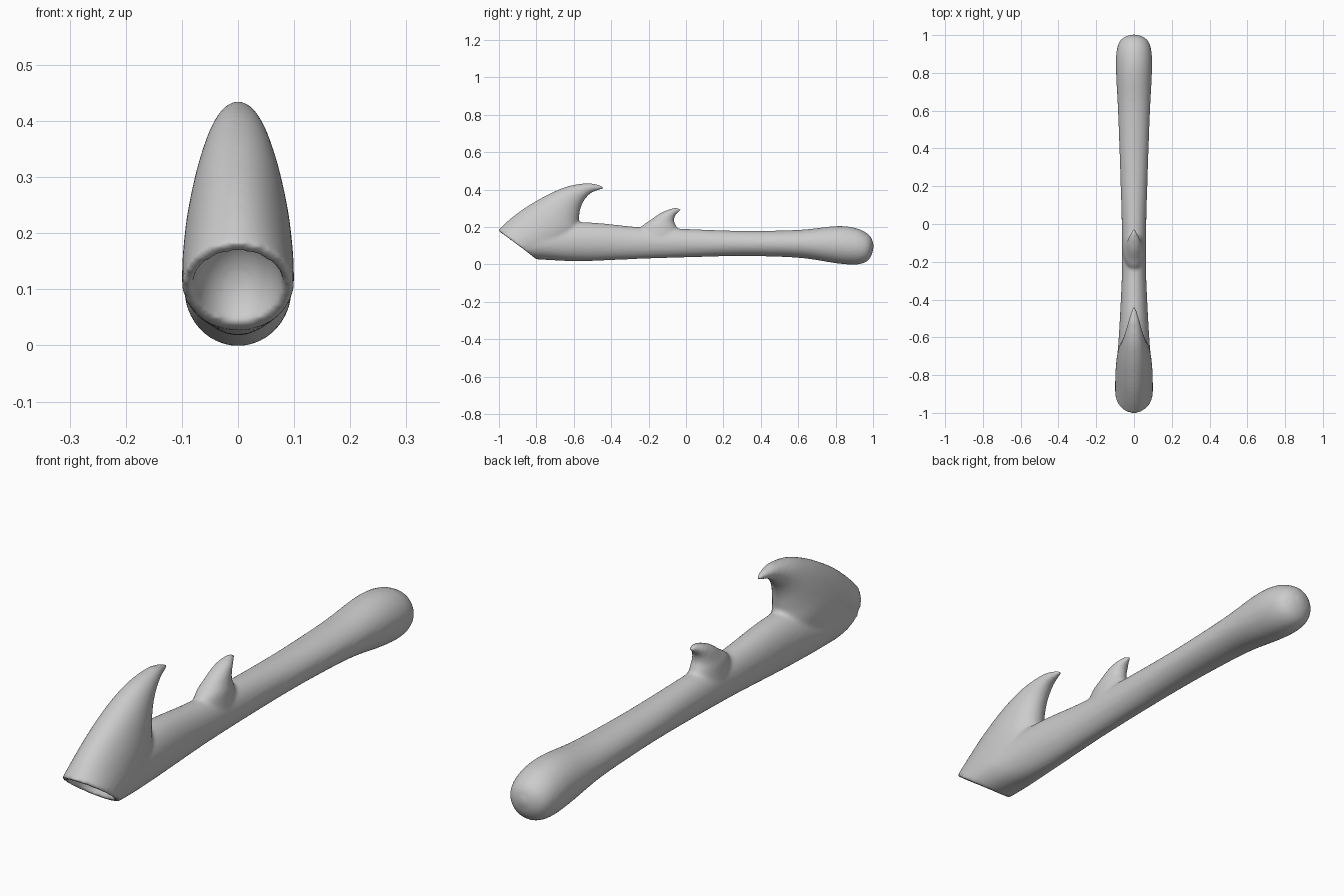
import bpy, bmesh, math

if "Cube" in bpy.data.objects:
    bpy.data.objects.remove(bpy.data.objects["Cube"])

SIDES = 40
STEPS = 6


def catmull(p0, p1, p2, p3, t):
    return [0.5 * (2*b + (c - a)*t + (2*a - 5*b + 4*c - d)*t*t + (3*b - a - 3*c + d)*t**3)
            for a, b, c, d in zip(p0, p1, p2, p3)]


def loft(bm, sections):
    """Smooth loft of ellipses; section = (y, z of one edge, y, z of other edge, half width)."""
    s = [sections[0]] + sections + [sections[-1]]
    path = []
    for i in range(1, len(s) - 2):
        path += [catmull(*s[i-1:i+3], k / STEPS) for k in range(STEPS)]
    path.append(sections[-1])
    rings = []
    for ya, za, yb, zb, w in path:
        ring = []
        for k in range(SIDES):
            a = 2 * math.pi * k / SIDES
            c = math.cos(a) / 2
            ring.append(bm.verts.new((w * math.sin(a),
                                      (ya + yb)/2 + (ya - yb)*c,
                                      (za + zb)/2 + (za - zb)*c)))
        rings.append(ring)
    faces = [bm.faces.new(rings[0]), bm.faces.new(rings[-1])]
    for r, q in zip(rings, rings[1:]):
        for k in range(SIDES):
            j = (k + 1) % SIDES
            faces.append(bm.faces.new((r[k], r[j], q[j], q[k])))
    bmesh.ops.recalc_face_normals(bm, faces=faces)


bm = bmesh.new()
# Shaft with the slanted front end and the rounded grip
loft(bm, [(-.99, .178, -.80, .028, .097), (-.84, .215, -.70, .022, .096),
          (-.70, .225, -.61, .018, .085), (-.50, .224, -.50, .019, .075),
          (-.25, .200, -.25, .030, .064), (0, .190, 0, .038, .065),
          (.30, .180, .30, .045, .074), (.60, .185, .60, .036, .085),
          (.80, .205, .80, .007, .095), (.90, .197, .90, -.001, .094),
          (.96, .172, .96, .012, .080), (.99, .145, .99, .045, .050),
          (1.003, .105, 1.003, .09, .010)])
# Large front hook
loft(bm, [(-1.005, .182, -.80, .028, .100), (-.95, .235, -.66, .07, .099),
          (-.88, .29, -.58, .15, .092), (-.80, .34, -.573, .235, .079),
          (-.72, .383, -.565, .295, .065), (-.63, .419, -.545, .342, .049),
          (-.53, .435, -.51, .380, .031), (-.47, .427, -.472, .396, .017),
          (-.437, .414, -.440, .403, .006)])
# Small middle hook
loft(bm, [(-.26, .15, -.03, .15, .058), (-.235, .205, -.05, .202, .052),
          (-.19, .238, -.062, .225, .044), (-.14, .273, -.062, .250, .036),
          (-.09, .295, -.053, .268, .027), (-.055, .303, -.041, .278, .016),
          (-.027, .299, -.027, .286, .007)])
mesh = bpy.data.meshes.new("hooked_shaft")
bm.to_mesh(mesh)
bm.free()
shaft = bpy.data.objects.new("hooked_shaft", mesh)
bpy.context.collection.objects.link(shaft)

# Bowl-shaped hollow in the slanted front face
bpy.ops.mesh.primitive_uv_sphere_add(segments=48, ring_count=24, radius=1,
                                     location=(0, -.9, .105),
                                     rotation=(-math.atan2(.15, .2), 0, 0))
cutter = bpy.context.object
cutter.name = "hollow_cutter"
cutter.scale = (.080, .103, .10)
cutter.hide_render = True
cutter.hide_viewport = True


# Fuse the parts, carve the hollow, soften the joins
def remesh(name):
    m = shaft.modifiers.new(name, 'REMESH')
    m.mode = 'VOXEL'
    m.voxel_size = .007
    m.use_smooth_shade = True


remesh("fuse")
cut = shaft.modifiers.new("hollow", 'BOOLEAN')
cut.operation = 'DIFFERENCE'
cut.object = cutter
remesh("refine")
soft = shaft.modifiers.new("soften", 'SMOOTH')
soft.factor = .5
soft.iterations = 8
